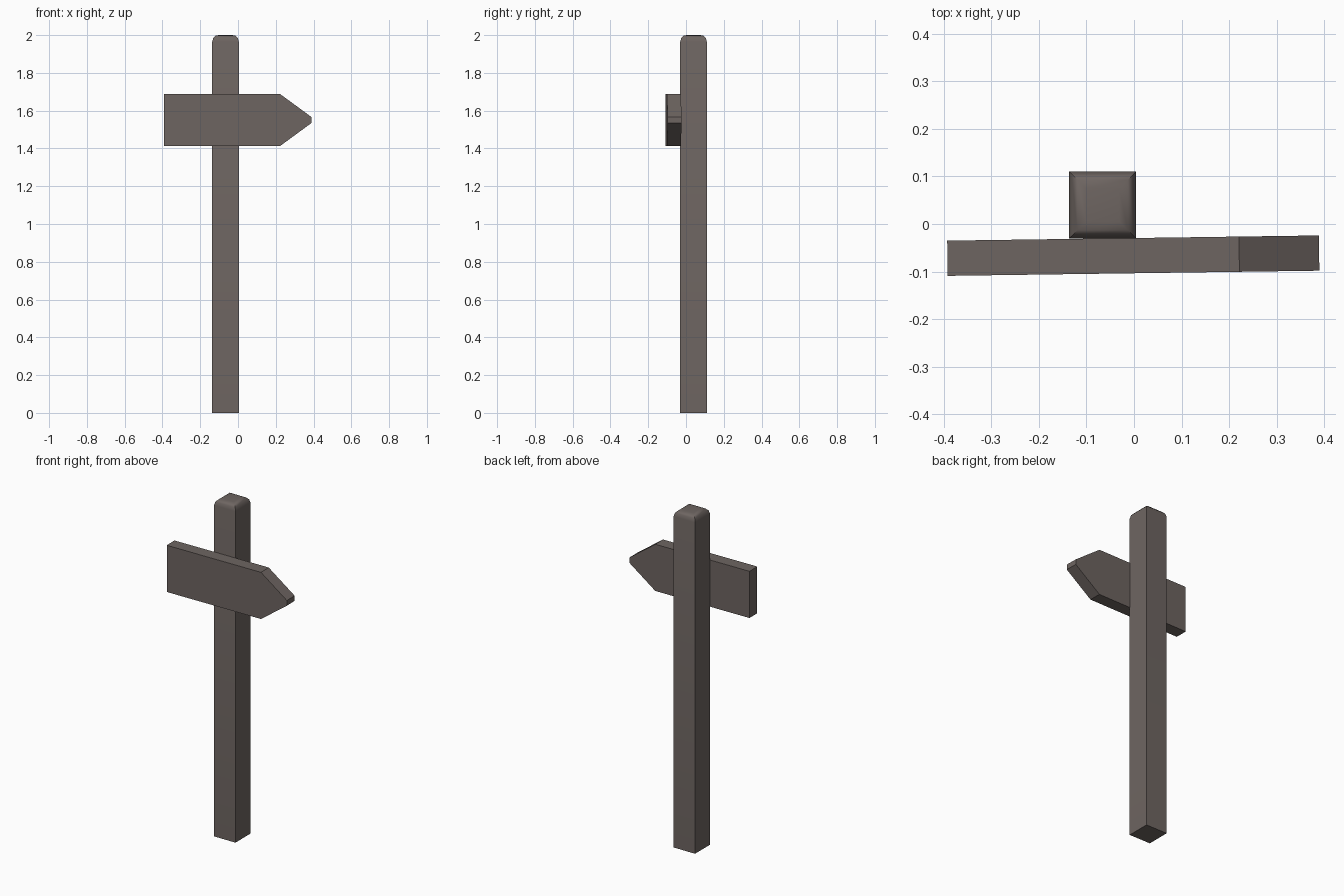
import bpy, bmesh, math

if "Cube" in bpy.data.objects:
    bpy.data.objects.remove(bpy.data.objects["Cube"])

wood = bpy.data.materials.new("weathered brown wood")
wood.diffuse_color = (0.155, 0.130, 0.120, 1)
wood.use_nodes = True
wood.node_tree.nodes["Principled BSDF"].inputs["Base Color"].default_value = wood.diffuse_color


def loft(name, rings):
    """Join equal-length rings of points into a capped solid."""
    bm = bmesh.new()
    loops = [[bm.verts.new(p) for p in ring] for ring in rings]
    n = len(loops[0])
    for a, b in zip(loops, loops[1:]):
        for i in range(n):
            j = (i + 1) % n
            bm.faces.new((a[i], a[j], b[j], b[i]))
    bm.faces.new(loops[0])
    bm.faces.new(loops[-1])
    bmesh.ops.recalc_face_normals(bm, faces=bm.faces)
    mesh = bpy.data.meshes.new(name)
    bm.to_mesh(mesh)
    bm.free()
    mesh.materials.append(wood)
    obj = bpy.data.objects.new(name, mesh)
    bpy.context.collection.objects.link(obj)
    return obj


# Square post with a rounded-over top: (half width, height)
cx, cy = -0.066, 0.040
profile = [(0.0705, 0), (0.0705, 1.965), (0.065, 1.985), (0.053, 1.997), (0.035, 2.0)]
post = loft("post", [[(cx + sx * h, cy + sy * h, z)
                      for sx, sy in ((-1, -1), (1, -1), (1, 1), (-1, 1))]
                     for h, z in profile])

# Arrow board with a blunt tip, turned very slightly on the post
outline = [(-0.392, 1.412), (0.221, 1.412), (0.389, 1.535),
           (0.389, 1.566), (0.221, 1.689), (-0.392, 1.689)]
board = loft("arrow_board", [[(x, y, z) for x, z in outline] for y in (-0.037, 0.037)])
board.location = (0, -0.0665, 0)
board.rotation_euler.z = math.radians(0.8)

# Soften the rounded top, keep the corners crisp
bpy.ops.object.select_all(action='DESELECT')
post.select_set(True)
bpy.context.view_layer.objects.active = post
bpy.ops.object.shade_smooth_by_angle(angle=math.radians(40))
